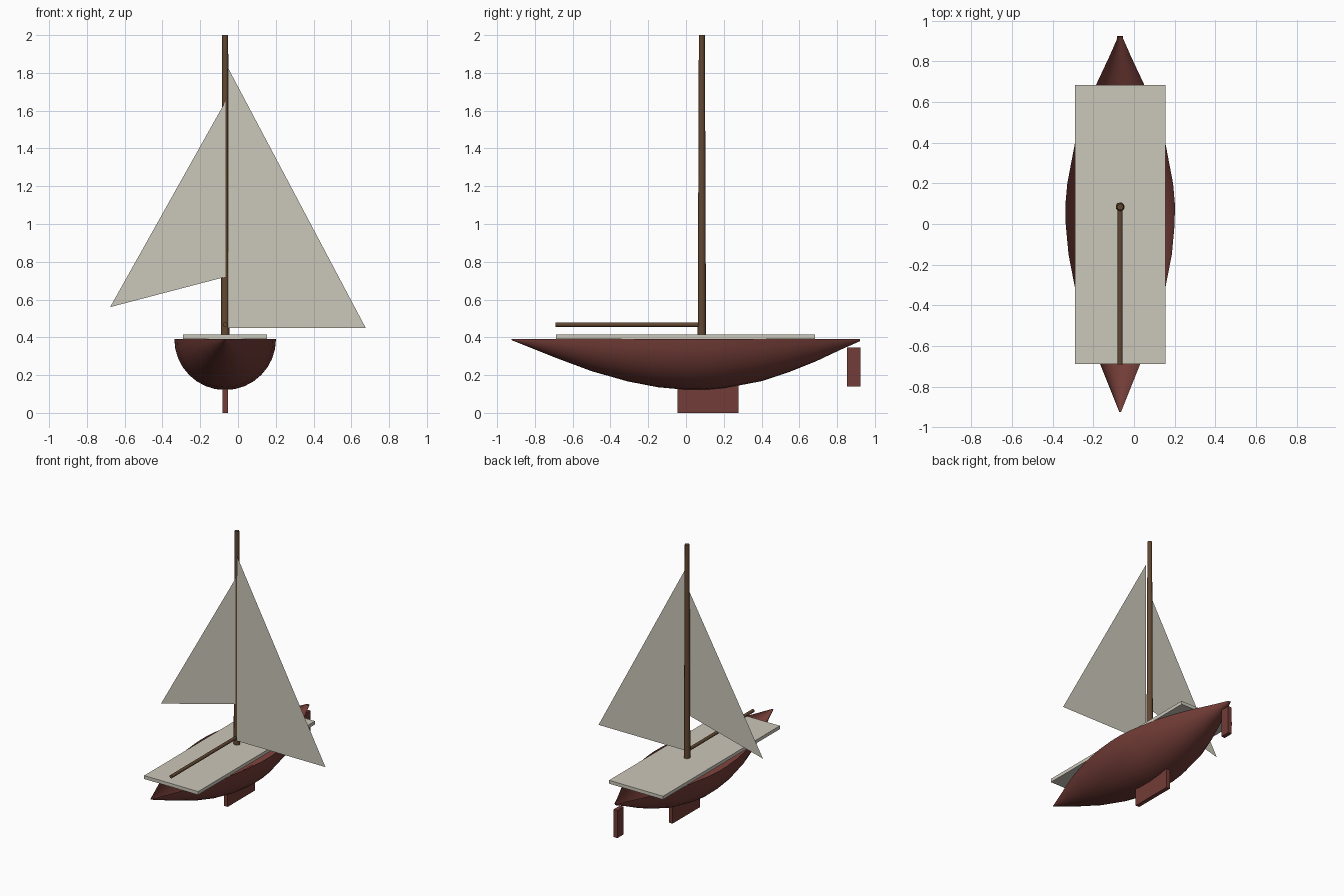
import bpy, bmesh, math
from mathutils import Matrix

cube = bpy.data.objects.get("Cube")
if cube:
    bpy.data.objects.remove(cube, do_unlink=True)

CX = -0.068      # centreline of the boat
MAST_Y = 0.084
RIM = 0.39       # height of the hull rim


def material(name, rgb):
    m = bpy.data.materials.new(name)
    m.use_nodes = True
    m.diffuse_color = (*rgb, 1)
    m.node_tree.nodes["Principled BSDF"].inputs["Base Color"].default_value = (*rgb, 1)
    return m


red = material("hull red", (0.17, 0.046, 0.038))
cream = material("canvas cream", (0.60, 0.57, 0.49))
wood = material("dark wood", (0.12, 0.064, 0.031))


def finish(name, bm, mat, smooth=False):
    mesh = bpy.data.meshes.new(name)
    bm.to_mesh(mesh)
    bm.free()
    mesh.materials.append(mat)
    obj = bpy.data.objects.new(name, mesh)
    bpy.context.collection.objects.link(obj)
    if smooth:
        bpy.ops.object.select_all(action='DESELECT')
        obj.select_set(True)
        bpy.context.view_layer.objects.active = obj
        bpy.ops.object.shade_smooth_by_angle(angle=math.radians(40))
    return obj


def box(name, width, y0, y1, z0, z1, mat):
    bm = bmesh.new()
    place = Matrix.Translation((CX, (y0 + y1) / 2, (z0 + z1) / 2))
    bmesh.ops.create_cube(bm, size=1, matrix=place @ Matrix.Diagonal((width, y1 - y0, z1 - z0, 1)))
    return finish(name, bm, mat)


def pole(name, r0, r1, length, place, mat):
    bm = bmesh.new()
    bmesh.ops.create_cone(bm, cap_ends=True, segments=12, radius1=r0, radius2=r1, depth=length,
                          matrix=place @ Matrix.Translation((0, 0, length / 2)))
    return finish(name, bm, mat, True)


def sail(name, corners):
    bm = bmesh.new()
    bm.faces.new([bm.verts.new((x, 0.062, z)) for x, z in corners])
    return finish(name, bm, cream)


# Open hull: half-circle ribs along the length
ribs = [(-0.925, 0.004), (-0.82, 0.046), (-0.685, 0.1), (-0.5, 0.169), (-0.31, 0.223),
        (-0.15, 0.254), (0, 0.268), (0.1, 0.269), (0.2, 0.26), (0.4, 0.222),
        (0.55, 0.172), (0.69, 0.116), (0.82, 0.055), (0.922, 0.01)]
STEPS = 16
bm = bmesh.new()
rows = []
for y, r in ribs:
    angles = [math.pi * i / STEPS for i in range(STEPS + 1)]
    rows.append([bm.verts.new((CX + r * math.cos(a), y, RIM - r * math.sin(a))) for a in angles])
for a, b in zip(rows, rows[1:]):
    for i in range(STEPS):
        bm.faces.new((a[i], a[i + 1], b[i + 1], b[i]))
for row in (rows[0], rows[-1]):
    bm.faces.new(row)
bmesh.ops.recalc_face_normals(bm, faces=bm.faces[:])
if sum(f.normal.z for f in bm.faces) > 0:
    bmesh.ops.reverse_faces(bm, faces=bm.faces[:])
finish("hull", bm, red, True)

# Deck, keel and rudder
box("deck", 0.444, -0.688, 0.684, RIM, 0.415, cream)
box("keel", 0.03, -0.045, 0.277, 0, 0.18, red)
box("rudder", 0.03, 0.853, 0.925, 0.14, 0.346, red)

# Mast and boom
pole("mast", 0.022, 0.016, 1.59, Matrix.Translation((CX, MAST_Y, 0.41)), wood)
pole("boom", 0.012, 0.012, 0.774,
     Matrix.Translation((CX, MAST_Y, 0.467)) @ Matrix.Rotation(math.pi / 2, 4, 'X'), wood)

# Flat sails
sail("main_sail", [(-0.052, 0.45), (0.676, 0.45), (-0.052, 1.825)])
sail("jib_sail", [(-0.066, 0.72), (-0.066, 1.65), (-0.677, 0.56)])
